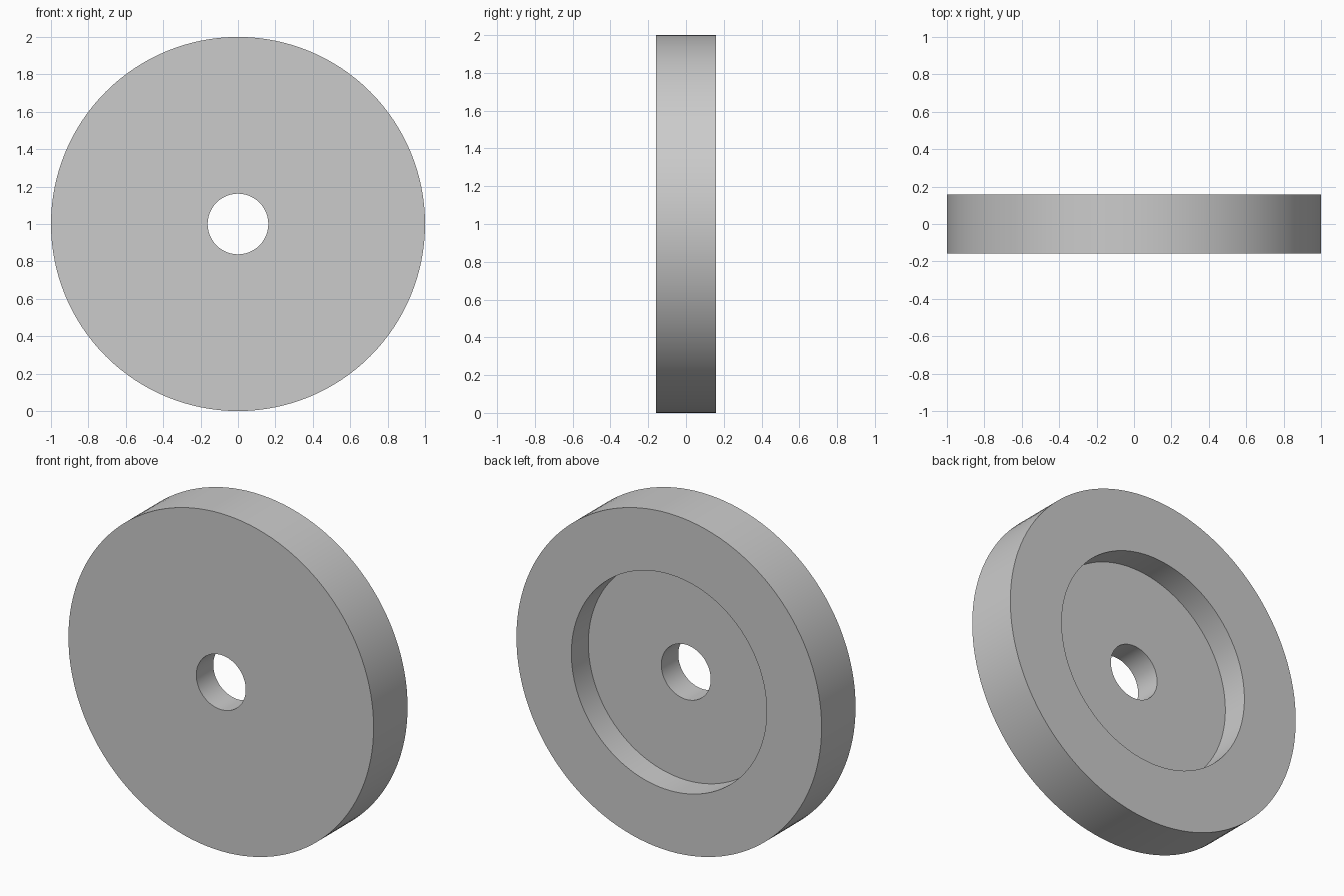
import bpy, bmesh
from math import radians, tau
from mathutils import Matrix, Vector

cube = bpy.data.objects.get("Cube")
if cube:
    bpy.data.objects.remove(cube, do_unlink=True)

OUTER, RECESS, BORE = 1.0, 0.64, 0.162
HALF, FLOOR = 0.159, 0.0
SEGMENTS = 128

# Plain grey material
grey = bpy.data.materials.new("plain grey")
grey.use_nodes = True
colour = (0.6, 0.6, 0.6, 1)
grey.diffuse_color = colour
grey.node_tree.nodes["Principled BSDF"].inputs["Base Color"].default_value = colour

# Cross-section as (radius, y), front face to recessed back
profile = [(BORE, -HALF), (OUTER, -HALF), (OUTER, HALF),
           (RECESS, HALF), (RECESS, FLOOR), (BORE, FLOOR)]

# Wheel turned around the y axis
bm = bmesh.new()
rings = []
for i in range(SEGMENTS):
    turn = Matrix.Rotation(tau * i / SEGMENTS, 3, 'Y')
    rings.append([bm.verts.new(turn @ Vector((r, y, 0))) for r, y in profile])
count = len(profile)
for i, ring in enumerate(rings):
    after = rings[(i + 1) % SEGMENTS]
    for j in range(count):
        k = (j + 1) % count
        bm.faces.new((ring[j], ring[k], after[k], after[j]))
bmesh.ops.recalc_face_normals(bm, faces=bm.faces)

mesh = bpy.data.meshes.new("recessed_wheel")
bm.to_mesh(mesh)
bm.free()
mesh.materials.append(grey)
wheel = bpy.data.objects.new("recessed_wheel", mesh)
wheel.location.z = OUTER
bpy.context.collection.objects.link(wheel)

# Smooth round walls, crisp rims
bpy.ops.object.select_all(action='DESELECT')
wheel.select_set(True)
bpy.context.view_layer.objects.active = wheel
bpy.ops.object.shade_smooth_by_angle(angle=radians(30))
